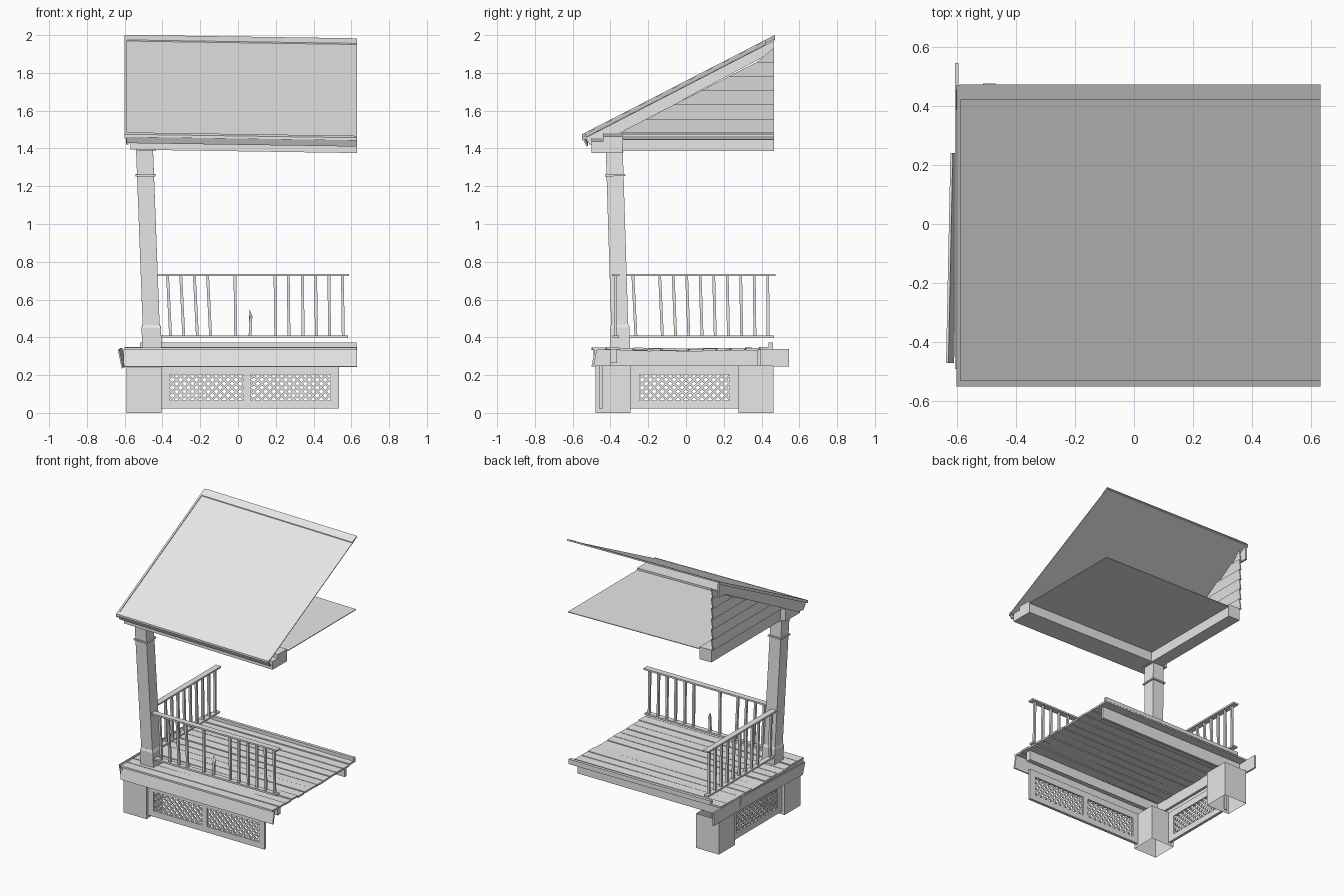
import bpy, bmesh, random
from mathutils import Vector, Matrix

random.seed(4)
cube = bpy.data.objects.get("Cube")
if cube:
    bpy.data.objects.remove(cube)

grey = bpy.data.materials.new("weathered grey")
grey.use_nodes = True
colour = (0.8, 0.8, 0.8, 1)
grey.diffuse_color = colour
grey.node_tree.nodes["Principled BSDF"].inputs["Base Color"].default_value = colour


def finish(name, bm, sag=False):
    """Turn a bmesh into an object; sag lowers the roof parts towards +x."""
    if sag:
        for v in bm.verts:
            v.co.z -= 0.015 * (v.co.x + 0.59)
    mesh = bpy.data.meshes.new(name)
    bm.to_mesh(mesh)
    bm.free()
    mesh.materials.append(grey)
    obj = bpy.data.objects.new(name, mesh)
    bpy.context.collection.objects.link(obj)


def bar(bm, a, b, side, w, h):
    """Box from a to b, w wide along side and h thick across it."""
    a, b, side = Vector(a), Vector(b), Vector(side).normalized()
    n = b - a
    t = n.cross(side).normalized()
    m = Matrix((side * w, t * h, n)).transposed().to_4x4()
    m.translation = (a + b) / 2
    return bmesh.ops.create_cube(bm, size=1, matrix=m)["verts"]


def box(bm, xs, ys, zs):
    size = (xs[1] - xs[0], ys[1] - ys[0], zs[1] - zs[0])
    mid = Vector((sum(xs), sum(ys), sum(zs))) / 2
    bmesh.ops.create_cube(bm, size=1, matrix=Matrix.Translation(mid) @ Matrix.Diagonal((*size, 1)))


def one_box(name, xs, ys, zs, sag=False):
    bm = bmesh.new()
    box(bm, xs, ys, zs)
    finish(name, bm, sag)


def extrude_x(bm, profile, x0, x1):
    """Extrude a closed (y, z) outline along x."""
    face = bm.faces.new([bm.verts.new((x0, y, z)) for y, z in profile])
    new = bmesh.ops.extrude_face_region(bm, geom=[face])["geom"]
    bmesh.ops.translate(bm, vec=(x1 - x0, 0, 0), verts=[g for g in new if isinstance(g, bmesh.types.BMVert)])
    bmesh.ops.recalc_face_normals(bm, faces=bm.faces[:])


# Hollow piers, open above and below
for name, y in (("front_pier", -0.387), ("back_pier", 0.37)):
    bm = bmesh.new()
    box(bm, (-0.59, -0.405), (y - 0.092, y + 0.092), (0, 0.252))
    bmesh.ops.delete(bm, geom=[f for f in bm.faces if abs(f.normal.z) > 0.5], context="FACES")
    finish(name, bm)


# Skirting panels: a frame around windows of diagonal lattice
def skirt(name, place, side, u0, u1, windows):
    bm = bmesh.new()
    lo, hi, bottom, top = 0.065, 0.203, 0.022, 0.25

    def strip(a, b, w, depth):
        n = (Vector(place(*b)) - Vector(place(*a))).normalized()
        bar(bm, place(*a), place(*b), n.cross(Vector(side)), w, depth)

    for z0, z1 in ((bottom, lo), (hi, top)):
        strip((u0, (z0 + z1) / 2), (u1, (z0 + z1) / 2), z1 - z0, 0.02)
    edges = [u0] + [u for pair in windows for u in pair] + [u1]
    for a, b in zip(edges[::2], edges[1::2]):
        strip(((a + b) / 2, lo), ((a + b) / 2, hi), b - a, 0.02)
    height = hi - lo
    for a, b in windows:
        u = a - height + 0.02
        while u < b:
            s, e = max(0, a - u), min(height, b - u)
            if e - s > 0.01:
                strip((u + s, lo + s), (u + e, lo + e), 0.012, 0.006)
                strip((u + s, hi - s), (u + e, hi - e), 0.012, 0.008)
            u += 0.042
    finish(name, bm)


skirt("front_lattice", lambda u, v: (u, -0.45, v), (0, 1, 0), -0.41, 0.535, [(-0.36, 0.03), (0.07, 0.49)])
skirt("side_lattice", lambda u, v: (-0.56, u, v), (1, 0, 0), -0.3, 0.285, [(-0.245, 0.23)])

# Rim boards and joists under the deck
bm = bmesh.new()
bar(bm, (-0.6, -0.485, 0.292), (0.63, -0.485, 0.292), (0, 0.2, 1), 0.097, 0.012)
finish("front_rim_board", bm)
bm = bmesh.new()
bar(bm, (-0.6, -0.49, 0.292), (-0.6, 0.545, 0.292), (0, 0, 1), 0.095, 0.012)
finish("side_rim_board", bm)
bm = bmesh.new()
bar(bm, (-0.622, -0.47, 0.285), (-0.607, 0.24, 0.295), (-0.2, 0, 1), 0.1, 0.008)
finish("loose_side_board", bm)
one_box("front_joist", (-0.59, 0.6), (-0.4, -0.365), (0.265, 0.335))
one_box("back_joist", (-0.59, 0.6), (0.375, 0.395), (0.25, 0.335))
one_box("side_joist", (-0.53, -0.51), (-0.4, 0.39), (0.25, 0.335))

# Deck of warped planks running along x
bm = bmesh.new()
count, start, pitch = 13, -0.5, 0.0738
for i in range(count):
    y = start + pitch * (i + 0.5)
    dip = 0.008 * (1 - ((i - 6) / 6) ** 2)
    wob = [random.uniform(-0.003, 0.003) for _ in range(4)]
    bar(bm, (-0.6 + wob[2], y + wob[0], 0.342 - dip + wob[1]),
        (0.628 + wob[2], y - wob[0], 0.342 - dip + wob[3]), (0, 1, wob[1] * 8), pitch - 0.005, 0.013)
finish("deck_planks", bm)
one_box("back_ledger", (-0.52, 0.628), (0.438, 0.46), (0.345, 0.372))

# Leaning post with a plinth and a collar
bm = bmesh.new()
foot, head = Vector((-0.455, -0.347, 0.335)), Vector((-0.495, -0.38, 1.4))
for a, b, w in ((0, 1, 0.09), (0, 0.11, 0.103), (0.862, 0.872, 0.108)):
    bar(bm, foot.lerp(head, a), foot.lerp(head, b), (1, 0, 0), w, w)
plinth_cap = bar(bm, foot.lerp(head, 0.11), foot.lerp(head, 0.125), (1, 0, 0), 0.103, 0.103)
top_four = sorted(plinth_cap, key=lambda v: v.co.z)[4:]
bmesh.ops.scale(bm, vec=(0.88, 0.88, 1), verts=top_four,
                space=Matrix.Translation(-foot.lerp(head, 0.125)))
finish("post", bm)


# Railings with leaning balusters
def railing(name, place, side, top, low, spots, lean, broken=None):
    bm = bmesh.new()
    bar(bm, place(top[0], 0.73), place(top[1], 0.73), side, 0.042, 0.012)
    bar(bm, place(low[0], 0.403), place(low[1], 0.403), side, 0.036, 0.013)
    for i, u in enumerate(spots):
        bar(bm, place(u, 0.405), place(u - lean(i), 0.727), side, 0.016, 0.015)
    if broken:
        stub = bar(bm, place(broken, 0.405), place(broken + 0.004, 0.55), side, 0.016, 0.015)
        tip = sorted(stub, key=lambda v: v.co.z)[4:]
        tip[0].co.z -= 0.05
        tip[1].co.z -= 0.035
        tip[2].co.z -= 0.04
    finish(name, bm)


railing("front_railing", lambda u, v: (u, -0.372, v), (0, 1, 0), (-0.43, 0.588), (-0.42, 0.582),
        (-0.357, -0.287, -0.215, -0.145, -0.012, 0.2, 0.27, 0.345, 0.415, 0.485, 0.557),
        lambda i: 0.016 if i < 4 else 0.004, broken=0.064)
railing("side_railing", lambda u, v: (-0.49, u, v), (1, 0, 0), (-0.37, 0.475), (-0.34, 0.467),
        [-0.265] + [-0.125 + 0.07 * i for i in range(9)],
        lambda i: 0.016 - 0.0015 * i)

# Eaves beams and ceiling
one_box("front_beam", (-0.57, 0.63), (-0.44, -0.335), (1.394, 1.482), True)
one_box("front_soffit", (-0.57, 0.63), (-0.5, -0.44), (1.394, 1.455), True)
one_box("side_beam", (-0.53, -0.435), (-0.44, 0.465), (1.39, 1.48), True)
one_box("ceiling", (-0.45, 0.63), (-0.36, 0.465), (1.463, 1.468), True)


# Sloping roof with ridge strip, drip edge and end trim
def roof_z(y):
    return 1.476 + 0.515 * (y + 0.548)


def roof_strip(name, xs, ys, lift, thick):
    bm = bmesh.new()
    upper = [(y, roof_z(y) + lift) for y in ys]
    extrude_x(bm, upper + [(y, z - thick) for y, z in reversed(upper)], *xs)
    finish(name, bm, True)


roof_strip("roof_sheet", (-0.59, 0.63), (-0.54, 0.468), -0.006, 0.006)
roof_strip("ridge_strip", (-0.59, 0.63), (0.42, 0.472), 0, 0.006)
roof_strip("drip_edge", (-0.592, 0.63), (-0.55, -0.53), 0, 0.014)
roof_strip("rake_trim", (-0.6, -0.587), (-0.55, 0.47), 0, 0.022)
bm = bmesh.new()
bar(bm, (-0.59, -0.532, 1.448), (0.63, -0.532, 1.448), (0, -0.5, 1), 0.04, 0.008)
finish("fascia", bm, True)
bm = bmesh.new()
extrude_x(bm, [(-0.535, roof_z(-0.535) - 0.02), (0.467, roof_z(0.467) - 0.02), (0.467, 1.88), (0.4, 1.88),
               (-0.45, 1.425), (-0.51, 1.42)], -0.594, -0.58)
finish("rake_board", bm, True)

# Gable siding of overlapping clapboards
bm = bmesh.new()
step = 0.0755
for i in range(6):
    z0, z1 = 1.482 + step * i, min(1.482 + step * (i + 1), 1.93)
    y0, y1 = ((z - 1.48) / 0.515 - 0.36 for z in (z0, z1))
    verts = bar(bm, (-0.53, 0, z0), (-0.53, 0, z1), (1, 0, 0), 0.008, 1)
    for v in verts:
        high = v.co.z > (z0 + z1) / 2
        v.co.y = 0.465 if v.co.y > 0 else min(0.46, y1 if high else y0)
        if not high:
            v.co.x -= 0.012
finish("gable_siding", bm, True)
